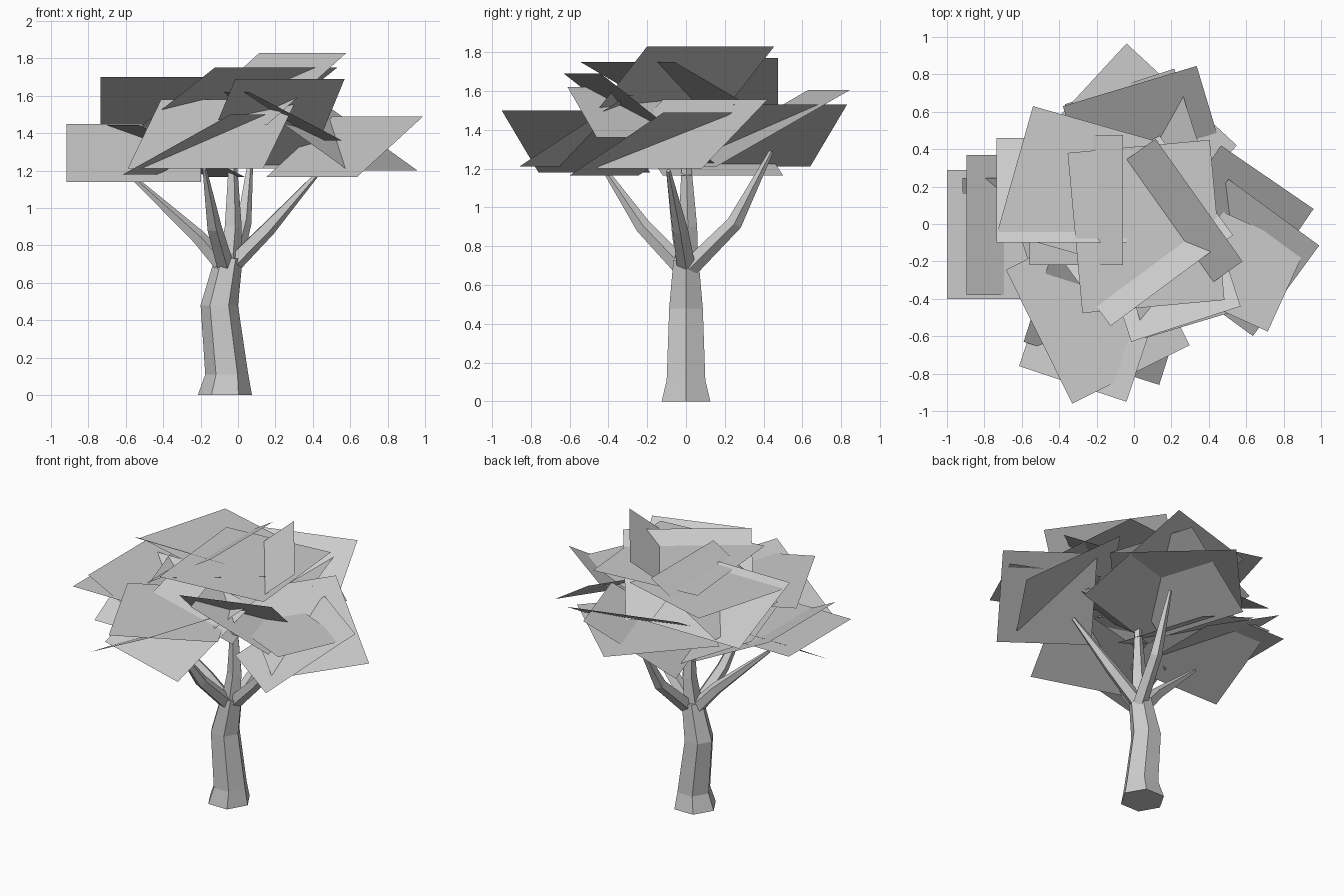
import bpy
import bmesh
import math
from mathutils import Vector

cube = bpy.data.objects.get("Cube")
if cube:
    bpy.data.objects.remove(cube, do_unlink=True)

# One plain grey for bark and foliage
grey = bpy.data.materials.new("plain_grey")
grey.use_nodes = True
grey.diffuse_color = (0.6, 0.6, 0.6, 1)
shader = next(n for n in grey.node_tree.nodes if n.type == "BSDF_PRINCIPLED")
shader.inputs["Base Color"].default_value = grey.diffuse_color


def finish(name, bm):
    """Turn a bmesh into a flat shaded object."""
    mesh = bpy.data.meshes.new(name)
    bm.to_mesh(mesh)
    bm.free()
    mesh.materials.append(grey)
    obj = bpy.data.objects.new(name, mesh)
    bpy.context.collection.objects.link(obj)


def limb(name, path, radii, sides, level=False):
    """Loft a tapering tube along a path; level keeps its rings horizontal."""
    bm = bmesh.new()
    points = [Vector(p) for p in path]
    rings = []
    for i, (point, radius) in enumerate(zip(points, radii)):
        along = points[min(i + 1, len(points) - 1)] - points[max(i - 1, 0)]
        turn = Vector((0, 0, 1)).rotation_difference(along)
        ring = []
        for k in range(sides):
            angle = math.tau * k / sides
            offset = Vector((math.cos(angle), math.sin(angle), 0)) * radius
            ring.append(bm.verts.new(point + (offset if level else turn @ offset)))
        rings.append(ring)
    for low, high in zip(rings, rings[1:]):
        for k in range(sides):
            n = (k + 1) % sides
            bm.faces.new((low[k], low[n], high[n], high[k]))
    bm.faces.new(rings[0][::-1])
    bm.faces.new(rings[-1])
    finish(name, bm)


def leaf_card(name, corner, edge, run, drop=0):
    """Rectangle with a level edge from a corner; run goes to its left, falling by drop."""
    start = Vector(corner)
    side = Vector((*edge, 0))
    across = Vector((-side.y, side.x, 0)).normalized() * run - Vector((0, 0, drop))
    bm = bmesh.new()
    corners = (start, start + side, start + side + across, start + across)
    face = bm.faces.new([bm.verts.new(c) for c in corners])
    face.normal_update()
    if face.normal.z < 0:
        face.normal_flip()
    finish(name, bm)


# Trunk with a flared foot and a slight bend
limb("trunk", [(-.07, 0, 0), (-.06, 0, .11), (-.1, 0, .48), (-.05, 0, .73)],
     [.145, .115, .1, .075], 6, level=True)

# Branches fanning out from the top of the trunk
branch_radii = [.05, .042, .012]
limb("branch_right", [(-.08, 0, .69), (-.21, -.03, .84), (-.58, -.09, 1.18)], branch_radii, 5)
limb("branch_left", [(-.02, 0, .71), (.16, -.03, .89), (.43, -.09, 1.19)], branch_radii, 5)
limb("branch_front", [(-.07, -.02, .69), (-.13, -.22, .9), (-.18, -.43, 1.21)], branch_radii, 5)
limb("branch_back", [(-.03, .02, .69), (.03, .25, .92), (.07, .44, 1.29)], branch_radii, 5)
limb("branch_middle", [(-.05, 0, .7), (-.03, .01, .9), (-.03, 0, 1.3)], [.065, .05, .02], 5)

# Crown cards on top
leaf_card("leaf_card_crown_peak", (.115, .455, 1.83), (.465, -.655), -.52, .385)
leaf_card("leaf_card_crown_ridge", (-.06, -.22, 1.77), (0, .695), .5, .3)
leaf_card("leaf_card_crown_front", (-.125, -.545, 1.75), (.655, .485), .68, .32)
leaf_card("leaf_card_crown_left", (-.015, -.63, 1.69), (.585, .19), .615, .46)
leaf_card("leaf_card_crown_flat", (-.355, .38, 1.69), (.76, .07), -.86)
leaf_card("leaf_card_crown_flat_right", (-.54, .63, 1.675), (.67, -.19), -.695)
leaf_card("leaf_card_crown_right", (-.735, -.1, 1.7), (.695, 0), .56, .25)

# Front cards
leaf_card("leaf_card_front_slope", (-.59, -.63, 1.21), (.725, -.23), .59, -.37)
leaf_card("leaf_card_front_tilted", (-.04, -.95, 1.5), (.19, .575), .605, .32)
leaf_card("leaf_card_front_flat", (-.685, -.245, 1.45), (.355, -.715), .7)
leaf_card("leaf_card_front_steep", (.06, -.61, 1.62), (-.15, .5), -.52, .26)

# Left cards
leaf_card("leaf_card_left_outer", (.505, .24, 1.49), (.485, -.355), -.6, .325)
leaf_card("leaf_card_left_slope", (.465, .42, 1.555), (-.37, -.54), .6, .355)
leaf_card("leaf_card_left_flat", (.715, -.575, 1.43), (.2, .44), .6)

# Right cards
leaf_card("leaf_card_right_low", (-.917, -.28, 1.14), (.72, 0), .525, -.31)
leaf_card("leaf_card_right_flat", (-1, -.4, 1.4), (0, .69), -.7)
leaf_card("leaf_card_right_slope", (-.895, -.38, 1.5), (0, .75), -.6, .3)

# Back and inner cards
leaf_card("leaf_card_back_slope", (-.38, .63, 1.605), (.715, .215), -.72, .395)
leaf_card("leaf_card_back_tilted", (.215, .83, 1.53), (.19, -.585), -.615, .32)
leaf_card("leaf_card_back_flat", (-.04, .965, 1.4), (.59, -.545), -.75)
leaf_card("leaf_card_inner", (-.16, .5, 1.165), (.2, -.62), -.6, -.28)
